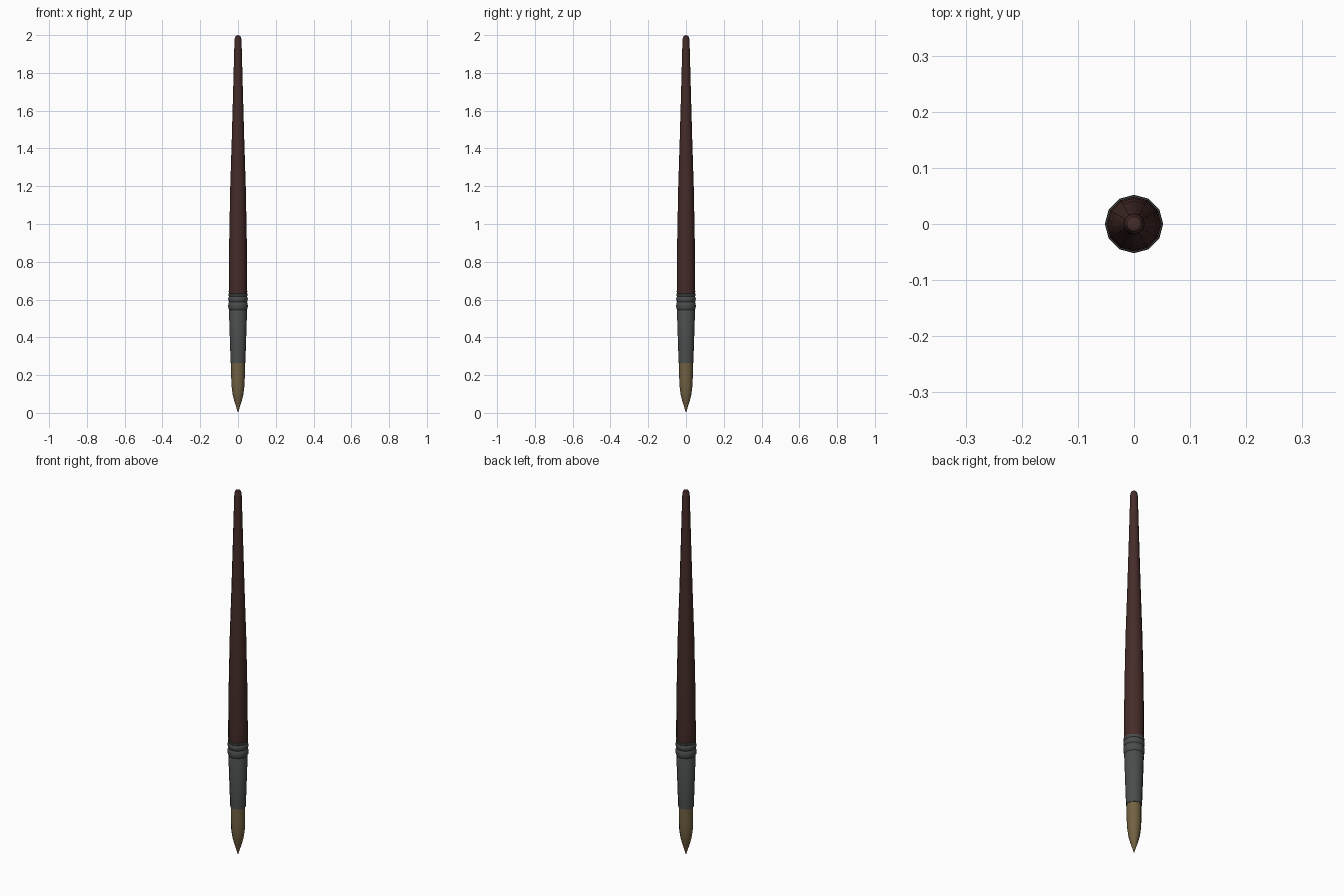
import bpy, bmesh
from math import cos, sin, pi, radians

if "Cube" in bpy.data.objects:
    bpy.data.objects.remove(bpy.data.objects["Cube"])

SIDES = 12


def lathe(name, profile, color=None):
    """Revolve (radius, z) points round the z axis; radius 0 makes a pole, other ends get a cap."""
    bm = bmesh.new()
    rings = []
    for r, z in profile:
        if r == 0:
            rings.append([bm.verts.new((0, 0, z))] * SIDES)
        else:
            rings.append([bm.verts.new((r * cos(2 * pi * i / SIDES), r * sin(2 * pi * i / SIDES), z))
                          for i in range(SIDES)])
    for a, b in zip(rings, rings[1:]):
        for i in range(SIDES):
            j = (i + 1) % SIDES
            bm.faces.new(list(dict.fromkeys((a[i], a[j], b[j], b[i]))))
    for (r, _), ring in ((profile[0], rings[0]), (profile[-1], rings[-1])):
        if r > 0:
            bm.faces.new(ring)
    bmesh.ops.recalc_face_normals(bm, faces=bm.faces)
    mesh = bpy.data.meshes.new(name)
    bm.to_mesh(mesh)
    bm.free()
    obj = bpy.data.objects.new(name, mesh)
    bpy.context.collection.objects.link(obj)
    if color:
        mat = bpy.data.materials.new(name + "_color")
        mat.diffuse_color = (*color, 1)
        mat.use_nodes = True
        mat.node_tree.nodes["Principled BSDF"].inputs["Base Color"].default_value = mat.diffuse_color
        mesh.materials.append(mat)
    bpy.ops.object.select_all(action='DESELECT')
    obj.select_set(True)
    bpy.context.view_layer.objects.active = obj
    bpy.ops.object.shade_smooth_by_angle(angle=radians(40))
    return obj


# Pointed bristles, tip down
lathe("bristles", [(0, 0), (0.006, 0.02), (0.019, 0.06), (0.028, 0.095),
                   (0.034, 0.14), (0.036, 0.19), (0.036, 0.29)], (0.17, 0.12, 0.055))

# Metal ferrule with two crimped bands at the top
lathe("ferrule", [(0.039, 0.265), (0.048, 0.54), (0.046, 0.545), (0.051, 0.553), (0.052, 0.567),
                  (0.051, 0.581), (0.047, 0.587), (0.051, 0.594), (0.052, 0.603), (0.051, 0.612),
                  (0.047, 0.617), (0.051, 0.622), (0.051, 0.63), (0.046, 0.632)], (0.07, 0.075, 0.075))

# Long tapering wooden handle with a rounded end
lathe("handle", [(0.046, 0.61), (0.049, 0.64), (0.0485, 0.75), (0.046, 0.95), (0.041, 1.2),
                 (0.033, 1.45), (0.026, 1.7), (0.019, 1.96), (0.018, 1.98),
                 (0.013, 1.994), (0, 2.0)], (0.06, 0.025, 0.022))
